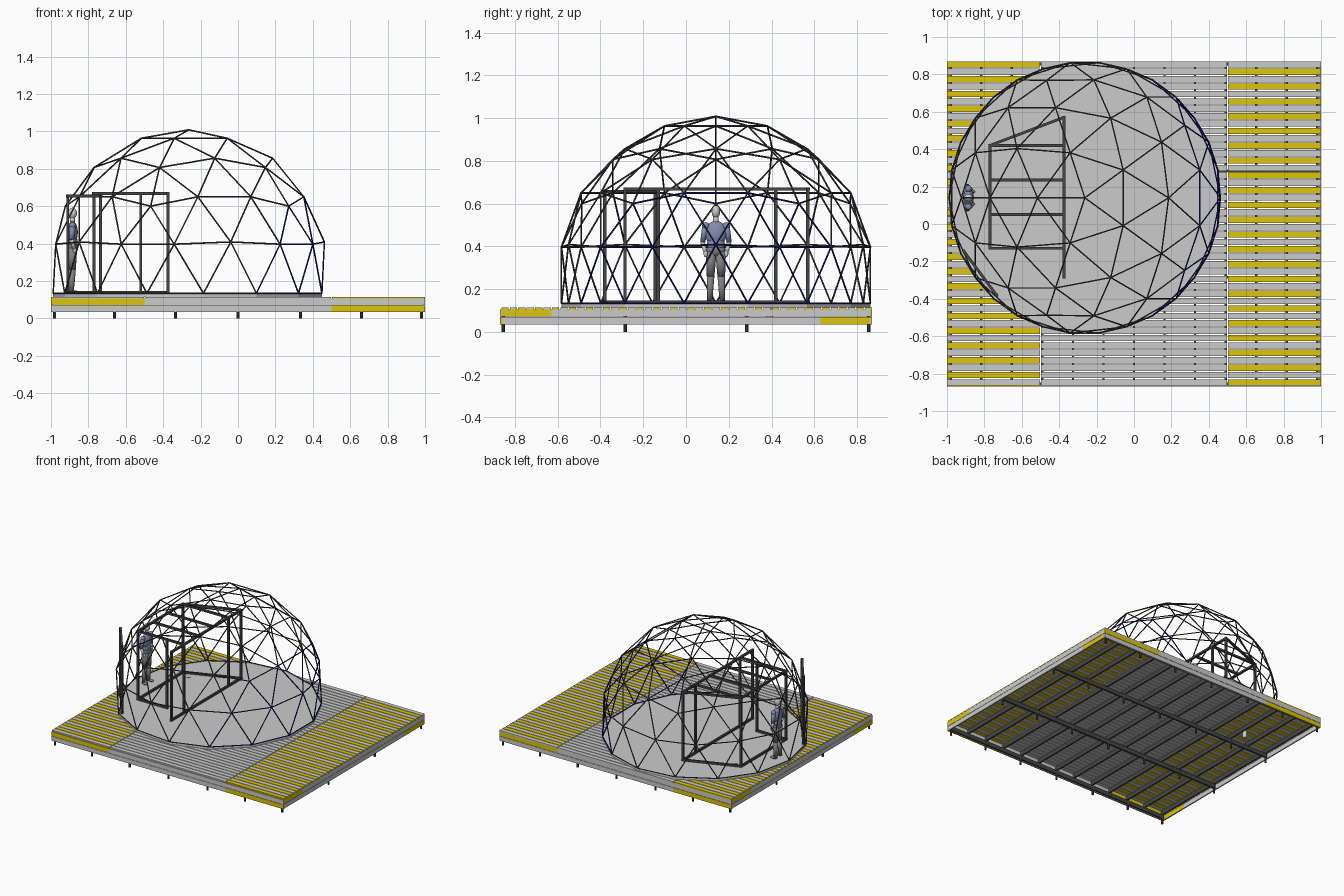
import bpy, bmesh, math
from mathutils import Vector, Matrix

if "Cube" in bpy.data.objects:
    bpy.data.objects.remove(bpy.data.objects["Cube"])


def mat(name, col):
    m = bpy.data.materials.new(name)
    m.diffuse_color = (*col, 1)
    m.use_nodes = True
    m.node_tree.nodes["Principled BSDF"].inputs["Base Color"].default_value = m.diffuse_color
    return m


YELLOW = mat("yellow", (0.72, 0.56, 0.004))
DARK = mat("dark_metal", (0.06, 0.06, 0.06))
NAVY = mat("navy", (0.01, 0.01, 0.16))
SHIRT = mat("shirt", (0.22, 0.26, 0.42))
TROUSERS = mat("trousers", (0.22, 0.21, 0.22))


def finish(name, bm, material=None, smooth=False):
    me = bpy.data.meshes.new(name)
    bm.to_mesh(me)
    bm.free()
    ob = bpy.data.objects.new(name, me)
    bpy.context.collection.objects.link(ob)
    if material:
        me.materials.append(material)
    if smooth:
        for p in me.polygons:
            p.use_smooth = True
    return ob


def box(bm, x0, x1, y0, y1, z0, z1):
    m = Matrix.Translation(((x0 + x1) / 2, (y0 + y1) / 2, (z0 + z1) / 2))
    bmesh.ops.create_cube(bm, size=1, matrix=m @ Matrix.Diagonal((x1 - x0, y1 - y0, z1 - z0, 1)))


def rod(bm, a, b, r1, r2=None, n=6, square=False):
    a, b = Vector(a), Vector(b)
    d = b - a
    m = Matrix.Translation((a + b) / 2) @ d.to_track_quat('Z', 'Y').to_matrix().to_4x4()
    if square:
        bmesh.ops.create_cube(bm, size=1, matrix=m @ Matrix.Diagonal((2 * r1, 2 * r1, d.length + 2 * r1, 1)))
    else:
        bmesh.ops.create_cone(bm, cap_ends=True, segments=n, radius1=r1,
                              radius2=r1 if r2 is None else r2, depth=d.length, matrix=m)


def ball(bm, c, sx, sy, sz):
    bmesh.ops.create_uvsphere(bm, u_segments=16, v_segments=10, radius=1,
                              matrix=Matrix.Translation(c) @ Matrix.Diagonal((sx, sy, sz, 1)))


# Deck boards: grey middles, alternating yellow ends
W, D, TOP = 1.0, 0.87, 0.115
grey, yel = bmesh.new(), bmesh.new()
N = 44
pitch = 2 * D / N
for i in range(N):
    y1 = D - i * pitch
    y0 = y1 - pitch + 0.006
    for k, (x0, x1) in enumerate([(-W, -0.502), (-0.498, 0.498), (0.502, W)]):
        is_y = (k == 0 and i % 2 == 0) or (k == 2 and i % 2 == 1)
        box(yel if is_y else grey, x0, x1, y0, y1, TOP - 0.01, TOP)
finish("deck_boards", grey)
finish("deck_boards_yellow", yel, YELLOW)

# Skirt boards on all four sides, two rows, with a yellow end on each
grey, yel = bmesh.new(), bmesh.new()
T, ROWS = 0.01, [(0.035, 0.069), (0.071, 0.105)]
for s in (-1, 1):
    for row, (z0, z1) in enumerate(ROWS):
        side = 1 if row == 0 else -1
        ya, yb = sorted((s * D, s * (D - T)))
        cut = -s * side * 0.5
        for a, b, bm in ((-s * side * W, cut, grey), (cut, -cut, grey), (-cut, s * side * W * -1 * -1, grey)):
            lo, hi = sorted((a, b))
            end = -s * side
            mid = (lo + hi) / 2
            box(yel if mid * end > 0.6 else grey, lo, hi, ya, yb, z0, z1)
        xa, xb = sorted((s * W, s * (W - T)))
        e = s * side
        for a, b in ((-D + T, -0.63), (-0.63, 0.63), (0.63, D - T)):
            box(yel if (a + b) / 2 * e > 0.6 else grey, xa, xb, a, b, z0, z1)
finish("skirt_boards", grey)
finish("skirt_boards_yellow", yel, YELLOW)

# Substructure: beams, joists and feet
bm = bmesh.new()
LX = [-0.98, -0.66, -0.335, 0, 0.335, 0.66, 0.98]
LY = [-0.855, -0.285, 0.285, 0.855]
for y in LY:
    box(bm, -W + T, W - T, y - 0.007, y + 0.007, 0.04, 0.072)
for i in range(13):
    x = -0.98 + i * 1.96 / 12
    box(bm, x - 0.006, x + 0.006, -D + T, D - T, 0.072, 0.105)
finish("deck_joists", bm, DARK)
bm = bmesh.new()
for x in LX:
    for y in LY:
        rod(bm, (x, y, 0), (x, y, 0.072), 0.008, n=8)
finish("deck_feet", bm, DARK)

# Dome: three-frequency icosahedron, five-eighths of a sphere
C, R, BASE = Vector((-0.263, 0.14, 0.27)), 0.738, 0.13
ico = bmesh.new()
bmesh.ops.create_icosphere(ico, subdivisions=1, radius=1, matrix=Matrix.Rotation(math.pi, 4, 'Z'))
points, edges = {}, set()
for f in ico.faces:
    a, b, c = (v.co for v in f.verts)
    grid = {}
    for i in range(4):
        for j in range(4 - i):
            p = (a * i + b * j + c * (3 - i - j)).normalized()
            key = tuple(round(q, 3) + 0.0 for q in p)
            points[key] = p
            grid[i, j] = key
    for (i, j), k in grid.items():
        for n in ((i + 1, j), (i, j + 1), (i + 1, j - 1)):
            if n in grid:
                edges.add(tuple(sorted((k, grid[n]))))
ico.free()
world = {}
for k, p in points.items():
    if p.z > -0.3:
        q = C + p * R
        if p.z < -0.1:
            q.z = BASE + 0.004
        world[k] = q
struts, window = bmesh.new(), bmesh.new()
for a, b in sorted(edges):
    if a in world and b in world:
        p, q = world[a], world[b]
        blue = all(v.x - C.x > 0.345 and v.z < 0.68 for v in (p, q))
        rod(window if blue else struts, p, q, 0.0042)
finish("dome_struts", struts, DARK)
finish("window_struts", window, NAVY)

# Dome floor follows the base ring
bm = bmesh.new()
ring = sorted((v for v in world.values() if v.z < 0.15),
              key=lambda v: math.atan2(v.y - C.y, v.x - C.x))
face = bm.faces.new([bm.verts.new((v.x, v.y, TOP)) for v in ring])
ext = bmesh.ops.extrude_face_region(bm, geom=[face])
bmesh.ops.translate(bm, vec=(0, 0, BASE - TOP), verts=[g for g in ext["geom"] if isinstance(g, bmesh.types.BMVert)])
bmesh.ops.recalc_face_normals(bm, faces=bm.faces)
finish("dome_floor", bm)

# Inner room frame
bm = bmesh.new()
H0, H1, B = 0.138, 0.668, 0.0075
xa, xd, xb = -0.77, -0.52, -0.375
plan = [(xa, -0.13), (xd, -0.13), (xb, -0.13), (xb, -0.285), (xb, 0.42), (xb, 0.57), (xa, 0.42)]
for x, y in plan:
    rod(bm, (x, y, H0), (x, y, H1), B, square=True)
top = [((xa, y), (xb, y)) for y in (-0.13, 0.05, 0.235, 0.42)]
both = [((xa, -0.13), (xa, 0.42)), ((xb, -0.285), (xb, 0.57)), ((xa, 0.42), (xb, 0.57))]
low = [((xa, -0.13), (xd, -0.13))]
for segs, heights in ((top, [H1]), (both, [H0, H1]), (low, [H0])):
    for p, q in segs:
        for z in heights:
            rod(bm, (*p, z), (*q, z), B, square=True)
finish("room_frame", bm, DARK)

# Entrance door leaf, along the dome wall
bm = bmesh.new()
p, q = (-0.91, -0.145), (-0.735, -0.38)
for a in (p, q):
    rod(bm, (*a, 0.138), (*a, 0.655), B, square=True)
for z in (0.138, 0.655):
    rod(bm, (*p, z), (*q, z), B, square=True)
finish("door_leaf", bm, DARK)

# Drain pipe through the floor
bm = bmesh.new()
rod(bm, (-0.7, 0.39, 0.05), (-0.7, 0.39, 0.134), 0.016, n=16)
finish("drain_pipe", bm)

# Standing person
px, py = -0.885, 0.14
legs, shirt, skin = bmesh.new(), bmesh.new(), bmesh.new()
for s in (-1, 1):
    hip, knee, foot = (px, py + s * 0.022, 0.375), (px, py + s * 0.025, 0.26), (px - 0.006, py + s * 0.03, 0.14)
    rod(legs, knee, hip, 0.018, 0.025, 12)
    rod(legs, foot, knee, 0.013, 0.018, 12)
    ball(legs, (px + 0.008, py + s * 0.033, 0.14), 0.027, 0.013, 0.01)
    sh, el, ha = (px, py + s * 0.048, 0.495), (px - 0.005, py + s * 0.062, 0.42), (px + 0.012, py + s * 0.048, 0.365)
    rod(shirt, el, sh, 0.012, 0.017, 10)
    ball(shirt, sh, 0.018, 0.018, 0.018)
    rod(skin, ha, el, 0.008, 0.011, 10)
    ball(skin, ha, 0.01, 0.01, 0.016)
ball(legs, (px, py, 0.38), 0.028, 0.045, 0.03)
ball(shirt, (px, py, 0.46), 0.029, 0.05, 0.06)
ball(shirt, (px, py, 0.41), 0.027, 0.042, 0.045)
rod(skin, (px, py, 0.5), (px, py, 0.55), 0.013, n=12)
ball(skin, (px, py, 0.562), 0.024, 0.02, 0.03)
finish("person_legs", legs, TROUSERS, True)
finish("person_shirt", shirt, SHIRT, True)
finish("person_head_and_arms", skin, None, True)
